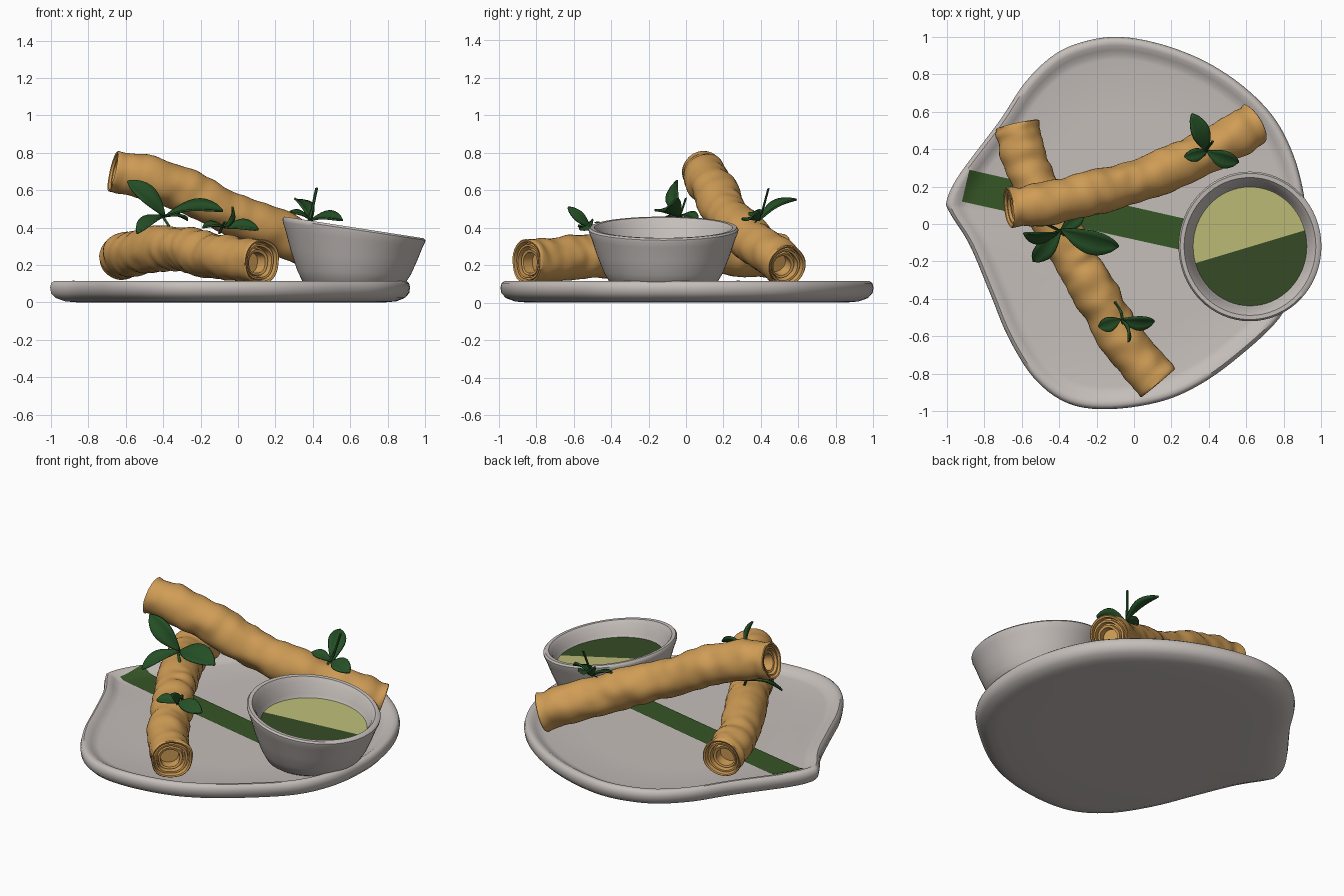
import bpy, bmesh, math
from mathutils import Vector, noise
from mathutils.bvhtree import BVHTree

if "Cube" in bpy.data.objects:
    bpy.data.objects.remove(bpy.data.objects["Cube"])


def material(name, rgb):
    m = bpy.data.materials.new(name)
    lin = [((c / 255 + 0.055) / 1.055) ** 2.4 for c in rgb]
    m.diffuse_color = (*lin, 1)
    m.use_nodes = True
    m.node_tree.nodes["Principled BSDF"].inputs["Base Color"].default_value = m.diffuse_color
    return m


STONE = material("grey stoneware", (197, 190, 186))
PASTRY = material("golden pastry", (208, 157, 86))
STRIP = material("leaf strip green", (54, 86, 38))
HERB = material("herb green", (37, 80, 38))
SAUCE = material("pale sauce", (190, 189, 120))
OIL = material("dark green sauce", (54, 76, 38))


def finish(name, bm, mats, angle=45):
    bmesh.ops.recalc_face_normals(bm, faces=bm.faces)
    me = bpy.data.meshes.new(name)
    bm.to_mesh(me)
    bm.free()
    ob = bpy.data.objects.new(name, me)
    bpy.context.collection.objects.link(ob)
    for m in mats:
        me.materials.append(m)
    bpy.ops.object.select_all(action='DESELECT')
    ob.select_set(True)
    bpy.context.view_layer.objects.active = ob
    bpy.ops.object.shade_smooth_by_angle(angle=math.radians(angle))
    return ob


def skin(rings):
    """Join closed rings with quads and cap both ends."""
    bm = bmesh.new()
    vs = [[bm.verts.new(p) for p in r] for r in rings]
    n = len(vs[0])
    for a, b in zip(vs, vs[1:]):
        for i in range(n):
            j = (i + 1) % n
            bm.faces.new((a[i], a[j], b[j], b[i]))
    bm.faces.new(vs[0])
    bm.faces.new(vs[-1])
    return bm


def spline(pts, sub, closed=False):
    """Catmull-Rom curve through the points."""
    pts = [Vector(p) for p in pts]
    n = len(pts)
    get = (lambda i: pts[i % n]) if closed else (lambda i: pts[max(0, min(n - 1, i))])
    out = []
    for i in range(n if closed else n - 1):
        a, b, c, d = (get(i + k) for k in (-1, 0, 1, 2))
        for s in range(sub):
            t = s / sub
            out.append(0.5 * (2 * b + (c - a) * t + (2 * a - 5 * b + 4 * c - d) * t * t
                              + (3 * b - a - 3 * c + d) * t ** 3))
    if not closed:
        out.append(pts[-1])
    return out


# plate: free-form outline swept through a rim profile
outline = [(-1, .13), (-.93, .27), (-.72, .55), (-.58, .76), (-.42, .91), (-.25, .98),
           (-.07, 1), (.15, .96), (.38, .87), (.58, .74), (.74, .58), (.84, .40), (.90, .2),
           (.92, 0), (.89, -.26), (.78, -.5), (.56, -.71), (.35, -.86), (.14, -.95),
           (-.13, -.99), (-.35, -.96), (-.53, -.83), (-.67, -.61), (-.77, -.37),
           (-.88, -.11), (-.985, .06)]
rim = [(.6, 0), (.85, 0), (.92, .006), (.97, .024), (.995, .05), (1, .08), (.994, .104),
       (.978, .115), (.955, .112), (.93, .097), (.905, .084), (.88, .079), (.6, .077)]
edge = spline([(x, y, 0) for x, y in outline], 5, True)
bm = skin([[(p.x * s, p.y * s, z) for p in edge] for s, z in rim])
bm.normal_update()
plate_tree = BVHTree.FromBMesh(bm)
finish("plate", bm, [STONE])

# leaf strip lying on the plate and following its surface
bm = bmesh.new()
N, M = 40, 4
grid = []
for i in range(N + 1):
    row = []
    for j in range(M + 1):
        u, v = i / N, j / M
        x = -.92 + 1.36 * u + .04 * v * (1 - u)
        y = .12 - .30 * u + .17 * v
        hit = plate_tree.ray_cast(Vector((x, y, 1)), Vector((0, 0, -1)))[0]
        row.append(bm.verts.new((x, y, (hit.z if hit else .08) + .005)))
    grid.append(row)
for i in range(N):
    for j in range(M):
        bm.faces.new((grid[i][j], grid[i + 1][j], grid[i + 1][j + 1], grid[i][j + 1]))
finish("leaf_strip", bm, [STRIP])

# dipping bowl: round profile, rim tilted towards +x
CX, CY = .62, -.12


def bowl_ring(r, z, n=64):
    out = []
    for k in range(n):
        a = 2 * math.pi * k / n
        x, y = .965 * r * math.cos(a), 1.01 * r * math.sin(a)
        out.append(Vector((CX + x, CY + y, z - .15 * x * (z - .08) / .31)))
    return out


bowl = [(.1, .08), (.25, .08), (.28, .10), (.315, .16), (.35, .25), (.38, .34), (.394, .375),
        (.396, .39), (.387, .401), (.365, .40), (.345, .375), (.325, .32), (.30, .27),
        (.2, .2), (.05, .18)]
finish("bowl", skin([bowl_ring(r, z) for r, z in bowl]), [STONE])

# sauce disc, cut along a slanted line into two colours
bm = bmesh.new()
bm.faces.new([bm.verts.new(p) for p in bowl_ring(.316, .30)])
cut_n = Vector((-.30, 1, 0)).normalized()
cut_p = Vector((.61, -.125, .3))
bmesh.ops.bisect_plane(bm, geom=bm.verts[:] + bm.edges[:] + bm.faces[:],
                       plane_co=cut_p, plane_no=cut_n)
for f in bm.faces:
    f.material_index = 0 if (f.calc_center_median() - cut_p).dot(cut_n) > 0 else 1
finish("sauce", bm, [SAUCE, OIL])

# rolls: wrinkled tubes with stepped, rolled-up ends (radius fraction, depth)
END = [(.46, .09), (.47, .028), (.58, .024), (.62, .05), (.68, .05), (.70, .012),
       (.79, .010), (.82, .035), (.87, .035), (.89, .0), (.96, -.004)]


def roll(name, path, radius, seed, n=40):
    pts = spline(path, 16)
    last = len(pts) - 1
    rings = []

    def ring(i, frac=1, inset=0):
        t = (pts[min(i + 1, last)] - pts[max(i - 1, 0)]).normalized()
        side = t.cross(Vector((0, 0, 1))).normalized()
        up = side.cross(t)
        c = pts[i] + t * inset
        out = []
        for k in range(n):
            a = 2 * math.pi * k / n
            ca, sa = math.cos(a), math.sin(a)
            q = Vector((i * .30 + seed, ca * .9 + .5 * sa, sa * .9))
            w = noise.noise(q) * .013 + noise.noise(q * .35) * .016
            r = (radius + w) * frac
            # inner layers sit off-centre like a loose spiral
            off = (1 - frac) * .02
            out.append(c + side * (ca * r + off) + up * (sa * r - off))
        return out

    for f, d in END:
        rings.append(ring(0, f, d))
    rings += [ring(i) for i in range(last + 1)]
    for f, d in reversed(END):
        rings.append(ring(last, f, -d))
    finish(name, skin(rings), [PASTRY], 50)


roll("leaning_roll", [(-.665, .085, .705), (-.34, .135, .625), (0, .225, .465),
                      (.35, .375, .32), (.645, .535, .20)], .115, 3.1)
roll("lower_roll", [(-.62, .53, .245), (-.56, .28, .265), (-.39, -.07, .29),
                    (-.25, -.29, .275), (-.08, -.59, .235), (.13, -.845, .225)], .118, 17.4)


# herb sprigs: cupped leaves and thin stems
def leaf(name, base, tip, width, normal=(0, 0, 1)):
    base, tip = Vector(base), Vector(tip)
    d = tip - base
    side = d.cross(Vector(normal)).normalized()
    up = side.cross(d).normalized()
    bm = bmesh.new()
    rows = []
    for i in range(11):
        t = i / 10
        w = width / 2 * (.06 + .94 * math.sin(math.pi * t ** 1.25) ** .75) if 0 < t < 1 else .003
        rows.append([bm.verts.new(base + d * t + side * w * s
                                  + up * (.10 * d.length * math.sin(math.pi * t) + .3 * w * s * s))
                     for s in (-1, -.5, 0, .5, 1)])
    for a, b in zip(rows, rows[1:]):
        for j in range(4):
            bm.faces.new((a[j], a[j + 1], b[j + 1], b[j]))
    ob = finish(name, bm, [HERB])
    mod = ob.modifiers.new("thickness", 'SOLIDIFY')
    mod.thickness = .01
    mod.offset = 0


def stem(name, pts, r=.008):
    rings = []
    for p in spline(pts, 4):
        rings.append([p + Vector((r * math.cos(a), r * math.sin(a), r * .5 * math.sin(a)))
                      for a in (k * math.pi / 3 for k in range(6))])
    finish(name, skin(rings), [HERB])


sprigs = {
    "middle": ((-.39, -.03, .46), [
        ((-.59, -.05, .65), .11, (.3, -1, .6)), ((-.08, -.12, .49), .14, (0, -.5, 1)),
        ((-.54, -.20, .37), .10, (0, -.3, 1)), ((-.27, .06, .44), .08, (0, -.3, 1))]),
    "front": ((-.07, -.51, .40), [
        ((-.19, -.55, .40), .08, (0, -.3, 1)), ((.11, -.52, .39), .09, (0, -.7, 1)),
        ((-.03, -.63, .51), .055, (.5, -.6, .6))]),
    "back": ((.39, .39, .44), [
        ((.31, .59, .55), .10, (.5, -.6, .9)), ((.56, .33, .44), .10, (0, -.5, 1)),
        ((.27, .36, .48), .07, (0, -.3, 1))]),
}
for key, (base, leaves) in sprigs.items():
    for i, (tip, w, nrm) in enumerate(leaves):
        leaf(f"{key}_sprig_leaf_{i + 1}", base, tip, w, nrm)
stem("middle_sprig_stem", [(-.47, .0, .56), (-.41, -.03, .47), (-.37, -.06, .41)])
stem("front_sprig_stem", [(-.10, -.42, .37), (-.07, -.47, .43), (-.06, -.53, .40)])
stem("back_sprig_stem", [(.37, .36, .42), (.39, .40, .47), (.42, .44, .61)])
